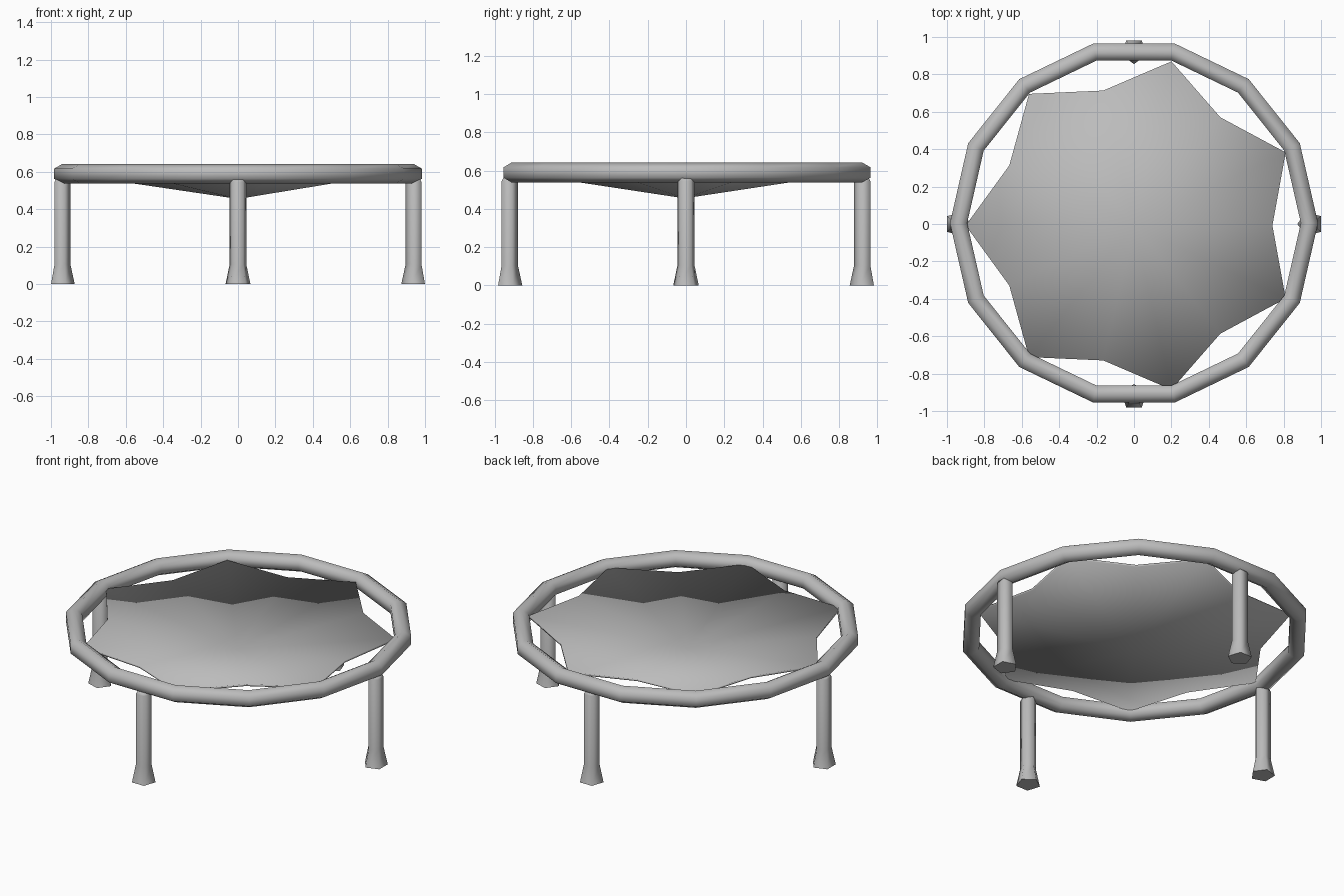
import bpy, bmesh
from math import pi, cos, sin

if "Cube" in bpy.data.objects:
    bpy.data.objects.remove(bpy.data.objects["Cube"])

grey = bpy.data.materials.new("plain grey")
grey.use_nodes = True
grey.diffuse_color = (0.5, 0.5, 0.5, 1)
grey.node_tree.nodes["Principled BSDF"].inputs["Base Color"].default_value = (0.5, 0.5, 0.5, 1)


def finish(name, bm):
    """Turn a bmesh into a smooth grey object."""
    bmesh.ops.recalc_face_normals(bm, faces=bm.faces)
    for f in bm.faces:
        f.smooth = True
    mesh = bpy.data.meshes.new(name)
    bm.to_mesh(mesh)
    bm.free()
    mesh.materials.append(grey)
    obj = bpy.data.objects.new(name, mesh)
    bpy.context.collection.objects.link(obj)
    return obj


def bridge(bm, a, b):
    for i in range(len(a)):
        j = (i + 1) % len(a)
        bm.faces.new((a[i], a[j], b[j], b[i]))


# Frame: hexagonal tube swept round a fourteen-sided loop
SIDES, RADIUS, TUBE = 14, 0.938, 0.053
bm = bmesh.new()
loops = []
for i in range(SIDES):
    a = 2 * pi * i / SIDES
    loop = []
    for k in range(6):
        t = pi / 2 + k * pi / 3
        r = RADIUS + TUBE * cos(t)
        loop.append(bm.verts.new((r * cos(a), r * sin(a) + 0.005, 0.59 + TUBE * sin(t))))
    loops.append(loop)
for i in range(SIDES):
    bridge(bm, loops[i], loops[(i + 1) % SIDES])
finish("round_frame", bm)

# Mat: thin sagging star with seven tips reaching the frame
bm = bmesh.new()
THICK = 0.012
rims, hubs = [], []
for drop in (0, THICK):
    rim = []
    for i in range(SIDES):
        a = pi + 2 * pi * i / SIDES
        r, z = (0.9, 0.6) if i % 2 == 0 else (0.74, 0.593)
        rim.append(bm.verts.new((r * cos(a), r * sin(a) - 0.008, z - drop)))
    rims.append(rim)
    hubs.append(bm.verts.new((0, -0.008, 0.467 - drop)))
for rim, hub in zip(rims, hubs):
    for i in range(SIDES):
        bm.faces.new((hub, rim[i], rim[(i + 1) % SIDES]))
bridge(bm, *rims)
finish("star_mat", bm)

# Legs: five-sided posts with flared feet, one flat side facing outwards
for name, angle, dist in (("left_leg", 0, 0.943), ("back_leg", pi / 2, 0.925),
                          ("right_leg", pi, 0.943), ("front_leg", -pi / 2, 0.925)):
    bm = bmesh.new()
    rings = []
    for r, z in ((0.07, 0), (0.047, 0.105), (0.047, 0.545), (0.038, 0.56)):
        rings.append([bm.verts.new((dist * cos(angle) + r * cos(angle + pi + 2 * pi * k / 5),
                                    dist * sin(angle) + r * sin(angle + pi + 2 * pi * k / 5), z))
                      for k in range(5)])
    for low, high in zip(rings, rings[1:]):
        bridge(bm, low, high)
    bm.faces.new(rings[0])
    bm.faces.new(rings[-1])
    leg = finish(name, bm)
    bpy.context.view_layer.objects.active = leg
    leg.select_set(True)
    bpy.ops.object.shade_smooth_by_angle(angle=1.3)
    leg.select_set(False)
